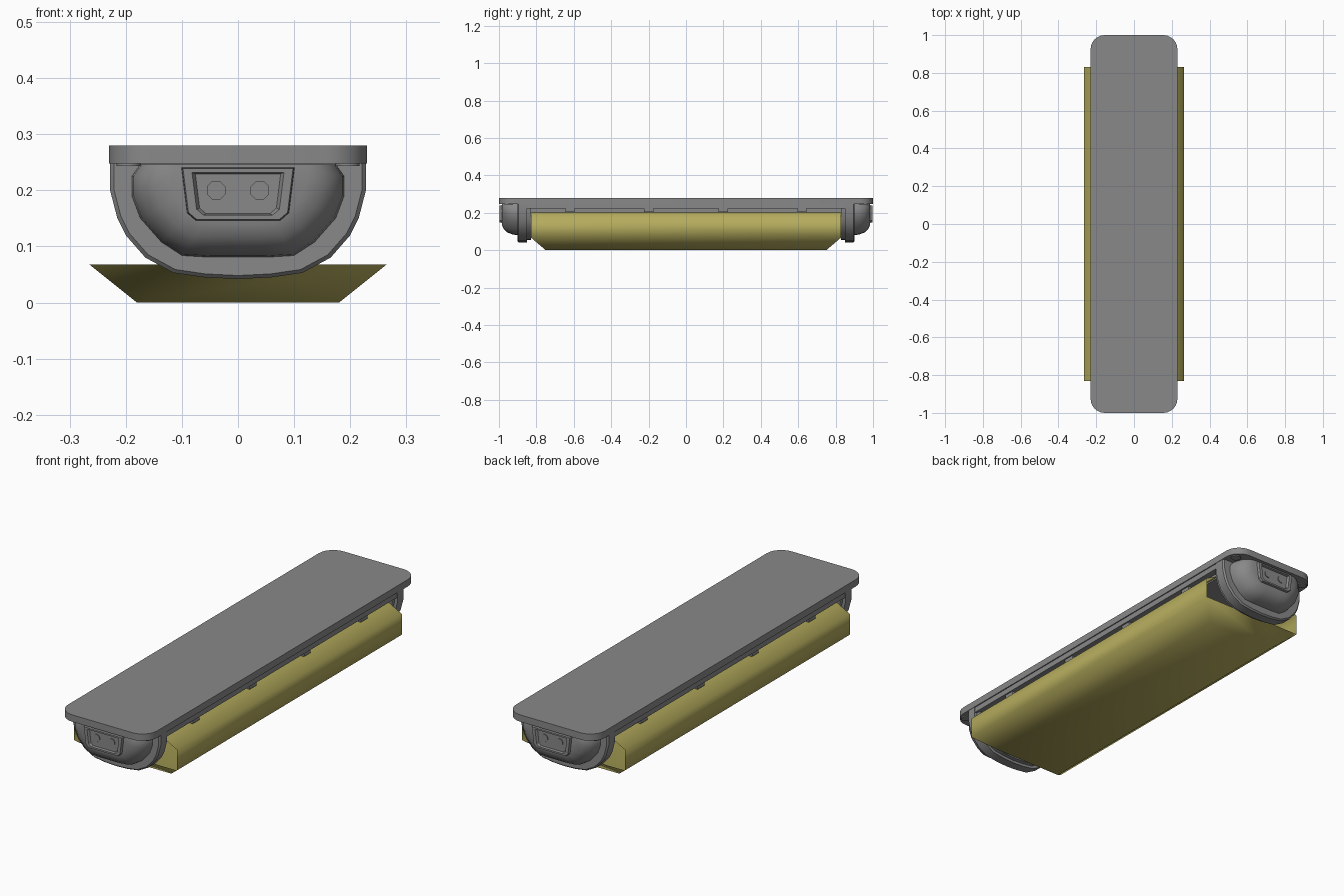
import bpy, bmesh, math

cube = bpy.data.objects.get("Cube")
if cube:
    bpy.data.objects.remove(cube, do_unlink=True)


def material(name, color):
    m = bpy.data.materials.new(name)
    m.use_nodes = True
    m.diffuse_color = color
    m.node_tree.nodes["Principled BSDF"].inputs["Base Color"].default_value = color
    return m


grey = material("housing_grey", (0.25, 0.25, 0.25, 1))
yellow = material("diffuser_yellow", (0.46, 0.41, 0.11, 1))


def finish(bm, name, mat, angle=35):
    bmesh.ops.recalc_face_normals(bm, faces=bm.faces)
    mesh = bpy.data.meshes.new(name)
    bm.to_mesh(mesh)
    bm.free()
    mesh.materials.append(mat)
    obj = bpy.data.objects.new(name, mesh)
    bpy.context.collection.objects.link(obj)
    bpy.ops.object.select_all(action="DESELECT")
    obj.select_set(True)
    bpy.context.view_layer.objects.active = obj
    bpy.ops.object.shade_smooth_by_angle(angle=math.radians(angle))
    return obj


def loft(name, rings, mat=grey, angle=35):
    """Closed skin through rings of equal length, capped at both ends."""
    bm = bmesh.new()
    vs = [[bm.verts.new(p) for p in ring] for ring in rings]
    n = len(vs[0])
    for a, b in zip(vs, vs[1:]):
        for i in range(n):
            j = (i + 1) % n
            bm.faces.new((a[i], a[j], b[j], b[i]))
    bm.faces.new(vs[0])
    bm.faces.new(vs[-1])
    return finish(bm, name, mat, angle)


def box(name, center, size):
    x, y, z = (s / 2 for s in size)
    cx, cy, cz = center
    rect = [(cx - x, cy - y), (cx + x, cy - y), (cx + x, cy + y), (cx - x, cy + y)]
    return loft(name, [[(px, py, cz + h) for px, py in rect] for h in (-z, z)])


def mirrored(half):
    """Full outline from right-hand points that end on the centre line."""
    return half + [(-x, z) for x, z in reversed(half[:-1])]


def scaled(outline, k, y, top):
    return [(x * k, y, top + (z - top) * k) for x, z in outline]


def disc(cx, cz, r, y, n=8):
    return [(cx + r * math.cos(math.tau * (i + 0.5) / n), y,
             cz + r * math.sin(math.tau * (i + 0.5) / n)) for i in range(n)]


# Mounting plate with rounded corners
W, L, R = 0.23, 1.0, 0.075
corners = [(W - R, L - R, 0), (R - W, L - R, 1), (R - W, R - L, 2), (W - R, R - L, 3)]
plan = [(cx + R * math.cos((q + t / 6) * math.pi / 2),
         cy + R * math.sin((q + t / 6) * math.pi / 2))
        for cx, cy, q in corners for t in range(7)]
loft("mounting_plate", [[(x, y, z) for x, y in plan] for z in (0.248, 0.28)])

# Channel under the plate
box("channel_rim", (0, 0, 0.236), (0.45, 1.74, 0.028))
box("channel_base", (0, 0, 0.21), (0.39, 1.7, 0.03))

# End caps
flange = mirrored([(0.228, 0.25), (0.228, 0.2), (0.215, 0.15), (0.2, 0.12),
                   (0.165, 0.08), (0.115, 0.053), (0.06, 0.045), (0, 0.042)])
bulge = mirrored([(0.19, 0.225), (0.19, 0.19), (0.175, 0.15), (0.137, 0.107),
                  (0.1, 0.083), (0.05, 0.08), (0, 0.08)])
bulge = [(0.175, 0.246)] + bulge + [(-0.175, 0.246)]
socket = mirrored([(0.1, 0.24), (0.09, 0.16), (0.075, 0.147), (0, 0.147)])

for s, side in ((-1, "front"), (1, "back")):
    loft(side + "_cap_lip", [scaled(flange, 0.94, s * y, 0.25) for y in (0.83, 0.855)])
    loft(side + "_cap_flange", [scaled(flange, k, s * y, 0.25)
                                for k, y in ((1, 0.85), (1, 0.895), (0.97, 0.902))])
    loft(side + "_cap_bulge", [scaled(bulge, k, s * y, 0.246)
                               for k, y in ((1, 0.895), (0.98, 0.925), (0.91, 0.955),
                                            (0.79, 0.976), (0.64, 0.985))], angle=50)
    loft(side + "_socket_frame", [scaled(socket, k, s * y, 0.195)
                                  for k, y in ((1.03, 0.96), (1, 0.994), (0.98, 0.997),
                                               (0.82, 0.997), (0.76, 0.987))])
    for x, hand in ((-0.039, "right"), (0.039, "left")):
        loft(f"{side}_{hand}_contact",
             [disc(x, 0.2, 0.018, s * y) for y in (0.984, 0.991)])
        sx = math.copysign(0.195, x)
        loft(f"{side}_{hand}_screw",
             [[(px, s * 0.95 + pz, z) for px, _, pz in disc(sx, 0, 0.022, 0, 12)]
              for z in (0.243, 0.25)])

# Retaining clips along both sides
for hand, sx in (("left", 1), ("right", -1)):
    for i, y in enumerate((-0.62, -0.2, 0.2, 0.62)):
        box(f"{hand}_clip_{i + 1}", (sx * 0.203, y, 0.213), (0.03, 0.05, 0.02))

# Diffuser: thin open-ended trough with sloped lower ends
half = [(0.18, 0.21, 0.83), (0.265, 0.165, 0.83), (0.265, 0.068, 0.83), (0.18, 0, 0.75)]
section = half + [(-x, z, y) for x, z, y in reversed(half)]
bm = bmesh.new()
ends = [[bm.verts.new((x, s * y, z)) for x, z, y in section] for s in (-1, 1)]
for i in range(len(section) - 1):
    bm.faces.new((ends[0][i], ends[0][i + 1], ends[1][i + 1], ends[1][i]))
for e in ends:
    bm.faces.new(e[2:6])
finish(bm, "diffuser", yellow, 80)
